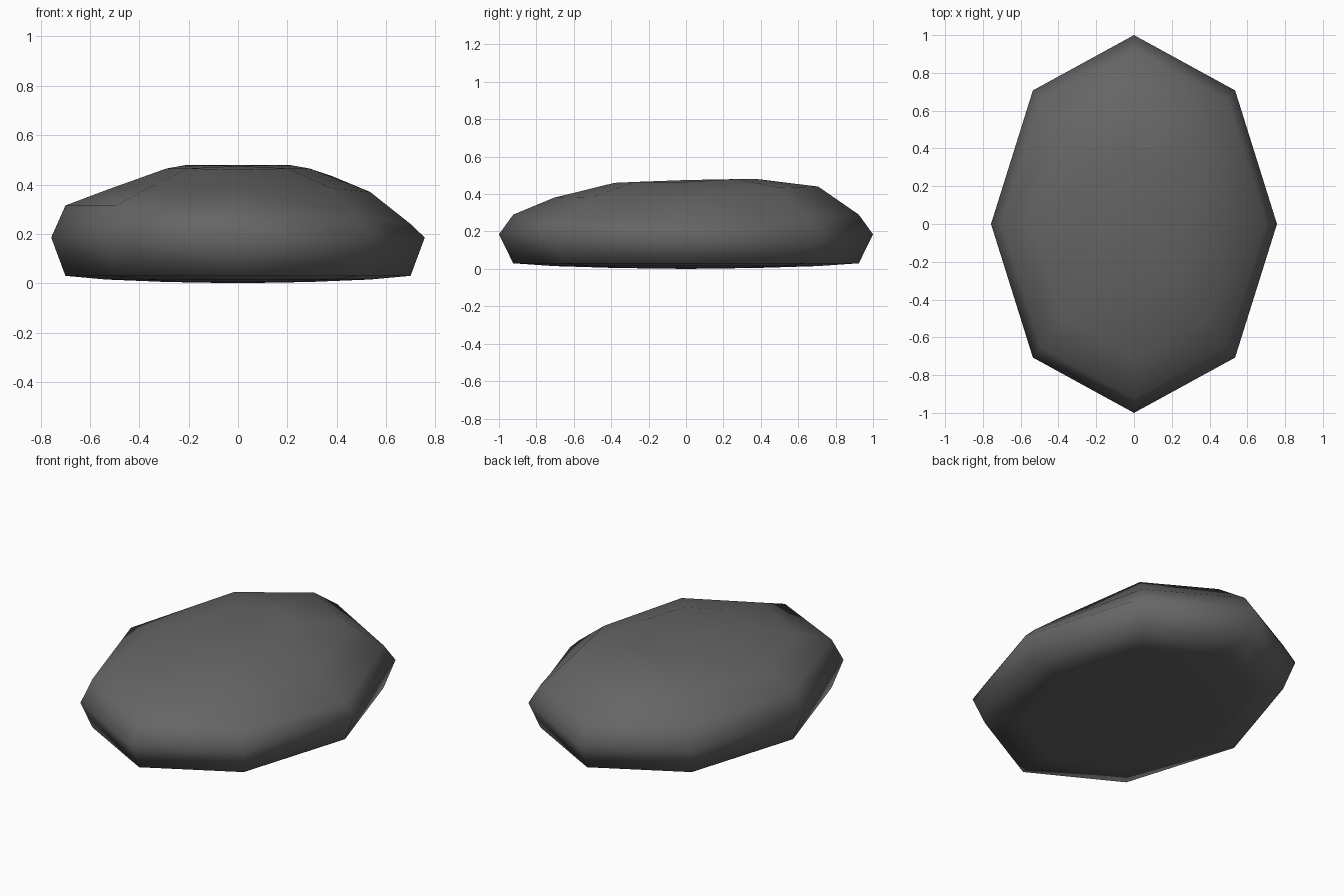
import bpy, bmesh, math

cube = bpy.data.objects.get("Cube")
if cube:
    bpy.data.objects.remove(cube, do_unlink=True)

# Dark grey stone material
grey = bpy.data.materials.new("stone_grey")
grey.use_nodes = True
colour = (0.13, 0.13, 0.13, 1)
grey.diffuse_color = colour
bsdf = next(n for n in grey.node_tree.nodes if n.type == "BSDF_PRINCIPLED")
bsdf.inputs["Base Color"].default_value = colour
bsdf.inputs["Roughness"].default_value = 0.8

SIDES = 8
WIDTH = 0.757

# Ring heights from underside to crown; uneven rings go counterclockwise from +x
heights = {
    -4: [0.0], -3: [0.005], -2: [0.015], -1: [0.03], 0: [0.185],
    1: [0.24, 0.28, 0.29, 0.30, 0.315, 0.315, 0.29, 0.27],
    2: [0.37, 0.435, 0.44, 0.42, 0.377, 0.377, 0.38, 0.385],
    3: [0.465, 0.48, 0.48, 0.48, 0.465, 0.465, 0.46, 0.465],
    4: [0.475],
}

# Stone: a coarse sphere flattened below and unevenly worn on top
bm = bmesh.new()
bmesh.ops.create_uvsphere(bm, u_segments=SIDES, v_segments=SIDES, radius=1)
step = math.tau / SIDES
for v in bm.verts:
    ring = round(math.asin(max(-1, min(1, v.co.z))) / (math.pi / SIDES))
    side = round(math.atan2(v.co.y, v.co.x) / step) % SIDES
    row = heights[ring]
    v.co.z = row[side % len(row)]
    v.co.x *= WIDTH
for f in bm.faces:
    f.smooth = True
bmesh.ops.recalc_face_normals(bm, faces=bm.faces)

mesh = bpy.data.meshes.new("stone")
bm.to_mesh(mesh)
bm.free()
mesh.materials.append(grey)
stone = bpy.data.objects.new("stone", mesh)
bpy.context.collection.objects.link(stone)
